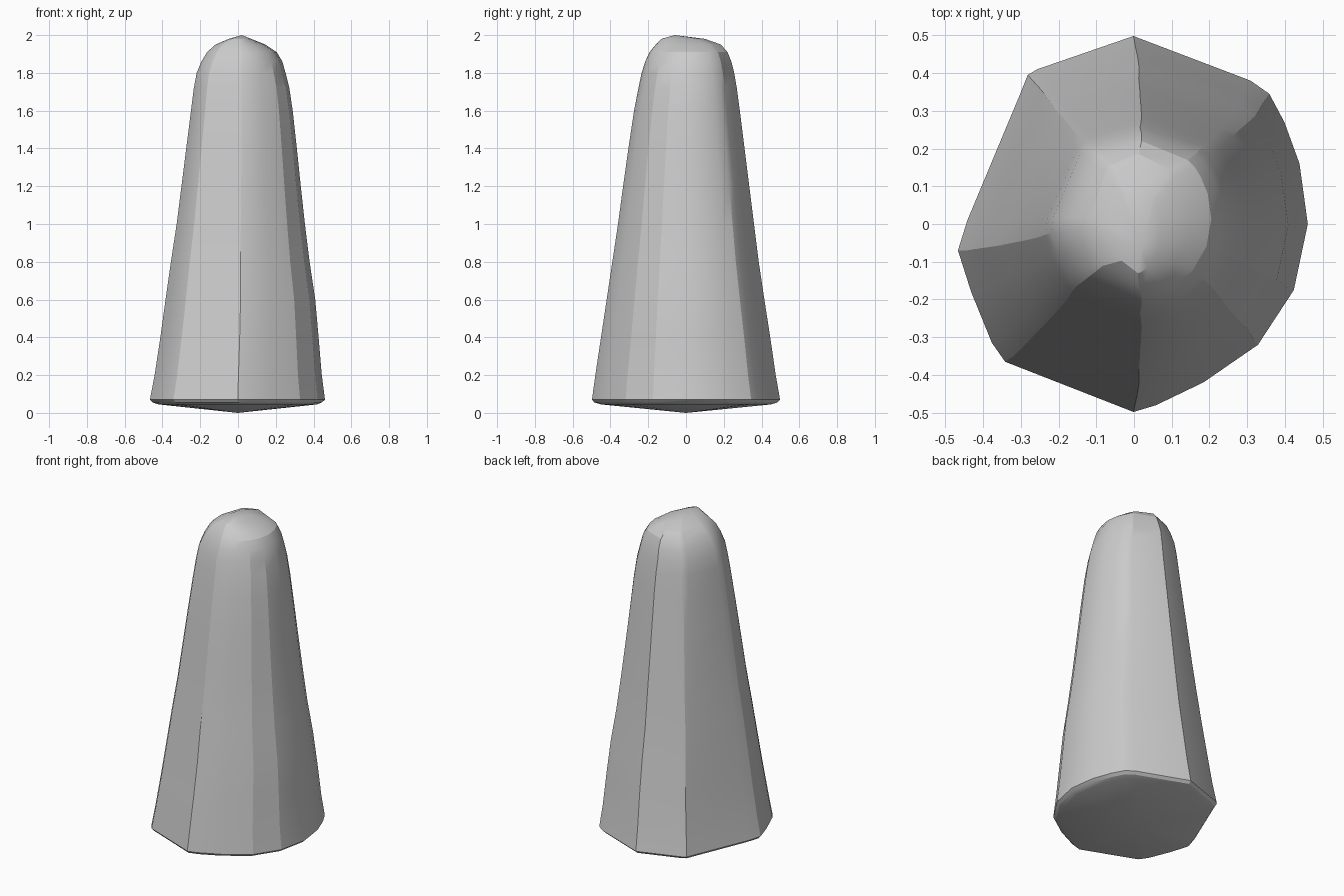
import bpy, bmesh, math

if "Cube" in bpy.data.objects:
    bpy.data.objects.remove(bpy.data.objects["Cube"])

# Faceted base cross-section, counter-clockwise
OUTLINE = [(0, .498), (-.255, .41), (-.28, .395), (-.30, .345), (-.44, .01),
           (-.465, -.07), (-.43, -.18), (-.375, -.315), (-.34, -.365), (0, -.498),
           (.06, -.48), (.185, -.42), (.33, -.32), (.425, -.175), (.462, 0),
           (.44, .16), (.40, .27), (.36, .345), (.31, .38)]

# Silhouette: z, min x, max x, min y, max y
RINGS = [(.045, -.42, .42, -.45, .45), (.055, -.45, .445, -.485, .483),
         (.07, -.465, .462, -.498, .498),
         (.2, -.44, .445, -.48, .475), (.4, -.41, .428, -.45, .446),
         (.6, -.383, .41, -.42, .415), (.8, -.355, .38, -.39, .385),
         (1.0, -.325, .355, -.36, .36), (1.2, -.30, .333, -.333, .335),
         (1.4, -.275, .312, -.305, .31), (1.6, -.25, .29, -.275, .285),
         (1.72, -.235, .272, -.252, .269), (1.8, -.22, .252, -.235, .255),
         (1.86, -.195, .235, -.216, .24), (1.91, -.165, .205, -.193, .22),
         (1.95, -.12, .145, -.16, .185), (1.98, -.05, .07, -.13, .1)]


def ring_points(z, x0, x1, y0, y1):
    # The section becomes rounder toward the top
    roundness = 0.7 * max(0, min(1, (z - .3) / 1.6))
    for px, py in OUTLINE:
        u, v = px / .4635, py / .498
        length = math.hypot(u, v)
        k = 1 + roundness * (1 / length - 1)
        yield ((x0 + x1) / 2 + u * k * (x1 - x0) / 2,
               (y0 + y1) / 2 + v * k * (y1 - y0) / 2, z)


# Tapered faceted body with shallow pointed underside and domed tip
bm = bmesh.new()
rings = [[bm.verts.new(p) for p in ring_points(*r)] for r in RINGS]
n = len(OUTLINE)
for low, high in zip(rings, rings[1:]):
    for i in range(n):
        j = (i + 1) % n
        bm.faces.new((low[i], low[j], high[j], high[i]))
bottom = bm.verts.new((0, 0, 0))
tip = bm.verts.new((.02, -.06, 2))
for i in range(n):
    j = (i + 1) % n
    bm.faces.new((bottom, rings[0][j], rings[0][i]))
    bm.faces.new((tip, rings[-1][i], rings[-1][j]))
bmesh.ops.recalc_face_normals(bm, faces=bm.faces[:])

mesh = bpy.data.meshes.new("tapered_body")
bm.to_mesh(mesh)
bm.free()
body = bpy.data.objects.new("tapered_body", mesh)
bpy.context.collection.objects.link(body)
bpy.context.view_layer.objects.active = body
body.select_set(True)
bpy.ops.object.shade_smooth_by_angle(angle=math.radians(20))
